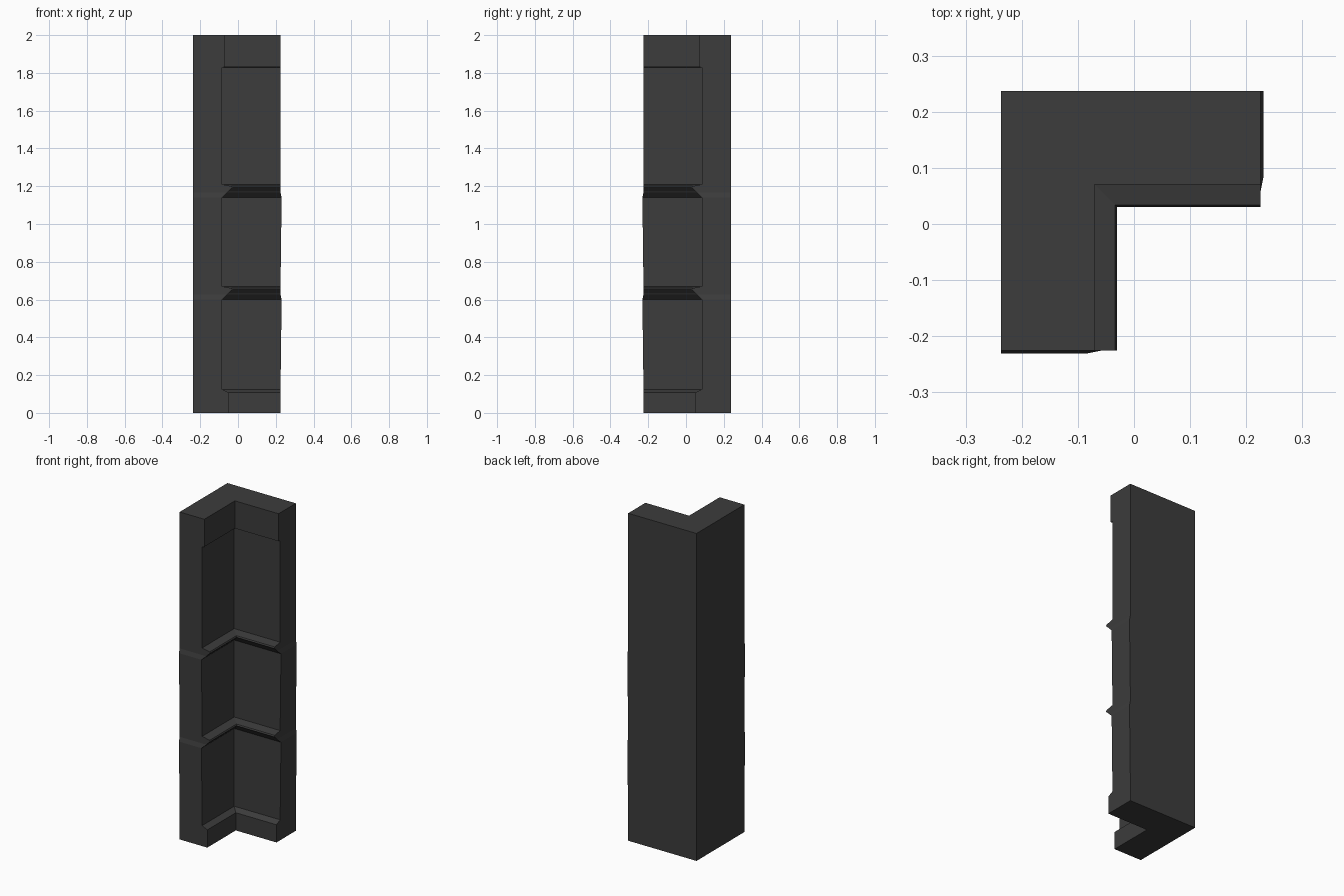
import bpy
import bmesh

cube = bpy.data.objects.get("Cube")
if cube:
    bpy.data.objects.remove(cube, do_unlink=True)

OUTER = 0.237   # back faces of both arms
END = 0.225     # free ends of both arms

mat = bpy.data.materials.new("charcoal grey")
mat.use_nodes = True
colour = (0.045, 0.045, 0.045, 1)
mat.diffuse_color = colour
mat.node_tree.nodes["Principled BSDF"].inputs["Base Color"].default_value = colour


def ledge(z):
    """Moulding profile, from its undercut bottom z upwards."""
    return [(0.085, z, END + 0.006), (0.055, z + 0.027, END),
            (0.05, z + 0.034, END), (0.03, z + 0.052, END),
            (0.034, z + 0.06, END), (0.085, z + 0.07, END)]


# Inner face profile: inset of the inner corner, height, arm end
profile = [(0.05, 0, END), (0.05, 0.108, END), (0.085, 0.125, END)]
profile += ledge(0.60) + ledge(1.14)
profile += [(0.085, 1.828, END), (0.07, 1.832, END), (0.07, 2, END)]

# Stack L-shaped rings into one corner post
bm = bmesh.new()
rings = []
for d, z, e in profile:
    outline = [(-OUTER, OUTER), (-OUTER, -e), (-d, -e),
               (-d, d), (e, d), (e, OUTER)]
    rings.append([bm.verts.new((x, y, z)) for x, y in outline])

for low, high in zip(rings, rings[1:]):
    for i in range(len(low)):
        j = (i + 1) % len(low)
        bm.faces.new((low[i], low[j], high[j], high[i]))
bm.faces.new(rings[0][::-1])
bm.faces.new(rings[-1])
bmesh.ops.recalc_face_normals(bm, faces=bm.faces)

mesh = bpy.data.meshes.new("corner_post")
bm.to_mesh(mesh)
bm.free()
mesh.materials.append(mat)
post = bpy.data.objects.new("corner_post", mesh)
bpy.context.collection.objects.link(post)
